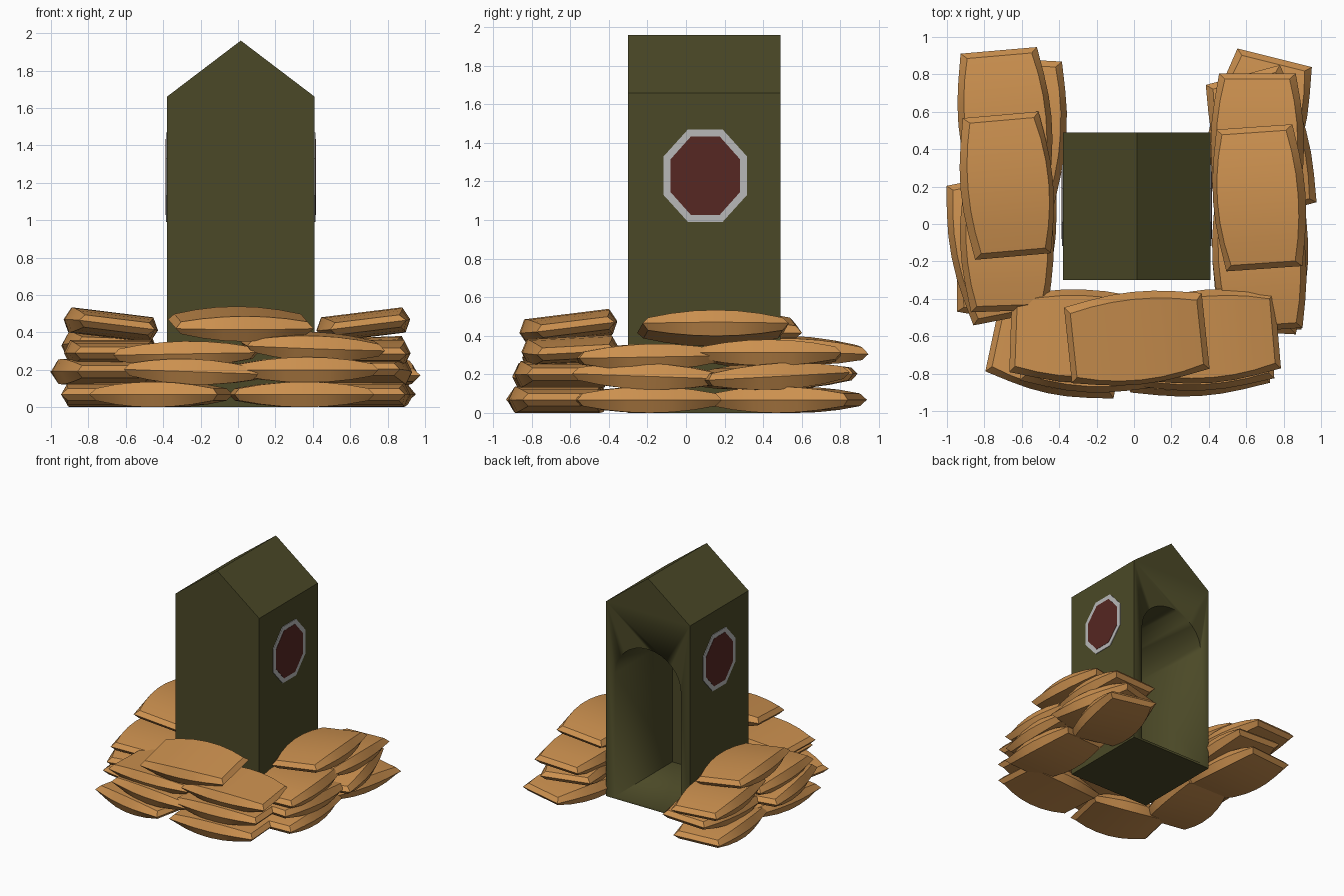
import bpy, bmesh
from math import radians, cos, sin, pi
from mathutils import Matrix

if "Cube" in bpy.data.objects:
    bpy.data.objects.remove(bpy.data.objects["Cube"])


def material(name, rgb):
    m = bpy.data.materials.new(name)
    m.diffuse_color = (*rgb, 1)
    m.use_nodes = True
    m.node_tree.nodes["Principled BSDF"].inputs["Base Color"].default_value = m.diffuse_color
    return m


OLIVE = material("olive", (0.070, 0.066, 0.020))
SAND = material("sandbag_cloth", (0.60, 0.28, 0.078))
RED = material("dark_red", (0.092, 0.020, 0.016))
GREY = material("light_grey", (0.48, 0.48, 0.48))


def finish(name, bm, mat=None, angle=35):
    bmesh.ops.recalc_face_normals(bm, faces=bm.faces)
    me = bpy.data.meshes.new(name)
    bm.to_mesh(me)
    bm.free()
    me.polygons.foreach_set("use_smooth", [True] * len(me.polygons))
    me.set_sharp_from_angle(angle=radians(angle))
    ob = bpy.data.objects.new(name, me)
    bpy.context.collection.objects.link(ob)
    if mat:
        me.materials.append(mat)
    return ob


def prism(name, profile, y0, y1, mat=None):
    """Extrude an (x, z) outline along y."""
    bm = bmesh.new()
    a = [bm.verts.new((x, y0, z)) for x, z in profile]
    b = [bm.verts.new((x, y1, z)) for x, z in profile]
    bm.faces.new(a)
    bm.faces.new(b)
    n = len(profile)
    for i in range(n):
        j = (i + 1) % n
        bm.faces.new((a[i], a[j], b[j], b[i]))
    return finish(name, bm, mat)


# Sentry booth: gabled block with an arched recess open at the back
CX = 0.015
booth = prism("sentry_booth", [(-0.38, 0), (0.41, 0), (0.41, 1.66), (CX, 1.96), (-0.38, 1.66)],
              -0.30, 0.49, OLIVE)
arch = [(CX - 0.31, 0.02), (CX + 0.31, 0.02)]
arch += [(CX + 0.31 * cos(pi * i / 16), 1.07 + 0.285 * sin(pi * i / 16)) for i in range(17)]
cutter = prism("doorway_cutter", arch, -0.28, 0.60, OLIVE)
cutter.hide_render = True
cutter.hide_viewport = True
cut = booth.modifiers.new("doorway", "BOOLEAN")
cut.operation = 'DIFFERENCE'
cut.solver = 'EXACT'
cut.object = cutter


# Octagonal signs on both side walls
def octagon(name, x, half_y, half_z, depth, mat):
    bm = bmesh.new()
    r = 1 / cos(pi / 8)
    bmesh.ops.create_cone(bm, cap_ends=True, segments=8, radius1=r, radius2=r, depth=1)
    bm.transform(Matrix.Translation((x, 0.10, 1.23))
                 @ Matrix.Diagonal((depth, half_y, half_z, 1))
                 @ Matrix.Rotation(pi / 2, 4, 'Y') @ Matrix.Rotation(pi / 8, 4, 'Z'))
    # keep flats parallel to the wall edges
    return finish(name, bm, mat)


for side, x in (("left", -0.38), ("right", 0.41)):
    octagon(f"sign_border_{side}", x, 0.217, 0.240, 0.010, GREY)
    octagon(f"sign_face_{side}", x, 0.181, 0.203, 0.014, RED)


# Sandbag: hexagonal sections along x, bulging in width and height
def sandbag(name, x, y, z, yaw, roll=0, pitch=0, length=0.76):
    bm = bmesh.new()
    rings = []
    half = length / 2 - 0.03
    n = 6
    for i in range(n + 1):
        t = -1 + 2 * i / n
        bulge = 1 - t * t
        w = 0.205 + 0.045 * bulge
        h = 0.033 + 0.035 * bulge
        px = t * half
        mid = px + (0.03 * t if i in (0, n) else 0)
        rings.append([bm.verts.new(p) for p in (
            (mid, -w, 0), (px, -w + 0.032, -h), (px, w - 0.032, -h),
            (mid, w, 0), (px, w - 0.032, h), (px, -w + 0.032, h))])
    for a, b in zip(rings, rings[1:]):
        for k in range(6):
            m = (k + 1) % 6
            bm.faces.new((a[k], a[m], b[m], b[k]))
    for r in (rings[0], rings[-1]):
        bm.faces.new((r[0], r[1], r[2], r[3]))
        bm.faces.new((r[3], r[4], r[5], r[0]))
    bm.transform(Matrix.Translation((x, y, z)) @ Matrix.Rotation(radians(yaw), 4, 'Z')
                 @ Matrix.Rotation(radians(-pitch), 4, 'Y') @ Matrix.Rotation(radians(roll), 4, 'X'))
    return finish(name, bm, SAND, 28)


# x, y, z, yaw, roll, pitch, length for each bag, stacked from the bottom up
FRONT = [
    (-0.41, -0.66, 0.068, -12, 0, 0, 0.70), (0.34, -0.67, 0.068, 4, 0, 0, 0.75),
    (-0.24, -0.65, 0.19, -3, 0, -2, 0.72), (0.36, -0.64, 0.20, 3, 0, 0, 0.76),
    (-0.28, -0.60, 0.285, -2, 0, 1, 0.76), (0.40, -0.60, 0.325, 5, 3, -2, 0.74),
    (0.015, -0.61, 0.445, 6, 7, 0, 0.74),
]
LEFT = [
    (-0.68, -0.14, 0.068, 80, 0, 0, 0.74), (-0.68, 0.50, 0.068, 95, 0, 0, 0.76),
    (-0.73, -0.13, 0.19, 101, 0, 0, 0.76), (-0.61, 0.50, 0.19, 87, 0, 2, 0.76),
    (-0.68, -0.09, 0.29, 92, 0, 0, 0.75), (-0.69, 0.55, 0.325, 95, 2, -2, 0.76),
    (-0.68, 0.205, 0.44, 95, 7, 0, 0.76),
]
RIGHT = [
    (0.67, -0.20, 0.068, 93, 0, 0, 0.75), (0.66, 0.52, 0.068, 76, 0, 0, 0.76),
    (0.68, -0.20, 0.19, 87, 0, -2, 0.76), (0.68, 0.43, 0.19, 105, 0, 3, 0.76),
    (0.67, -0.19, 0.29, 94, 0, 1, 0.76), (0.66, 0.43, 0.305, 90, -2, 0, 0.75),
    (0.67, 0.14, 0.44, 94, -7, 0, 0.76),
]
for row, bags in (("front", FRONT), ("left", LEFT), ("right", RIGHT)):
    for i, spec in enumerate(bags, 1):
        sandbag(f"sandbag_{row}_{i}", *spec)
